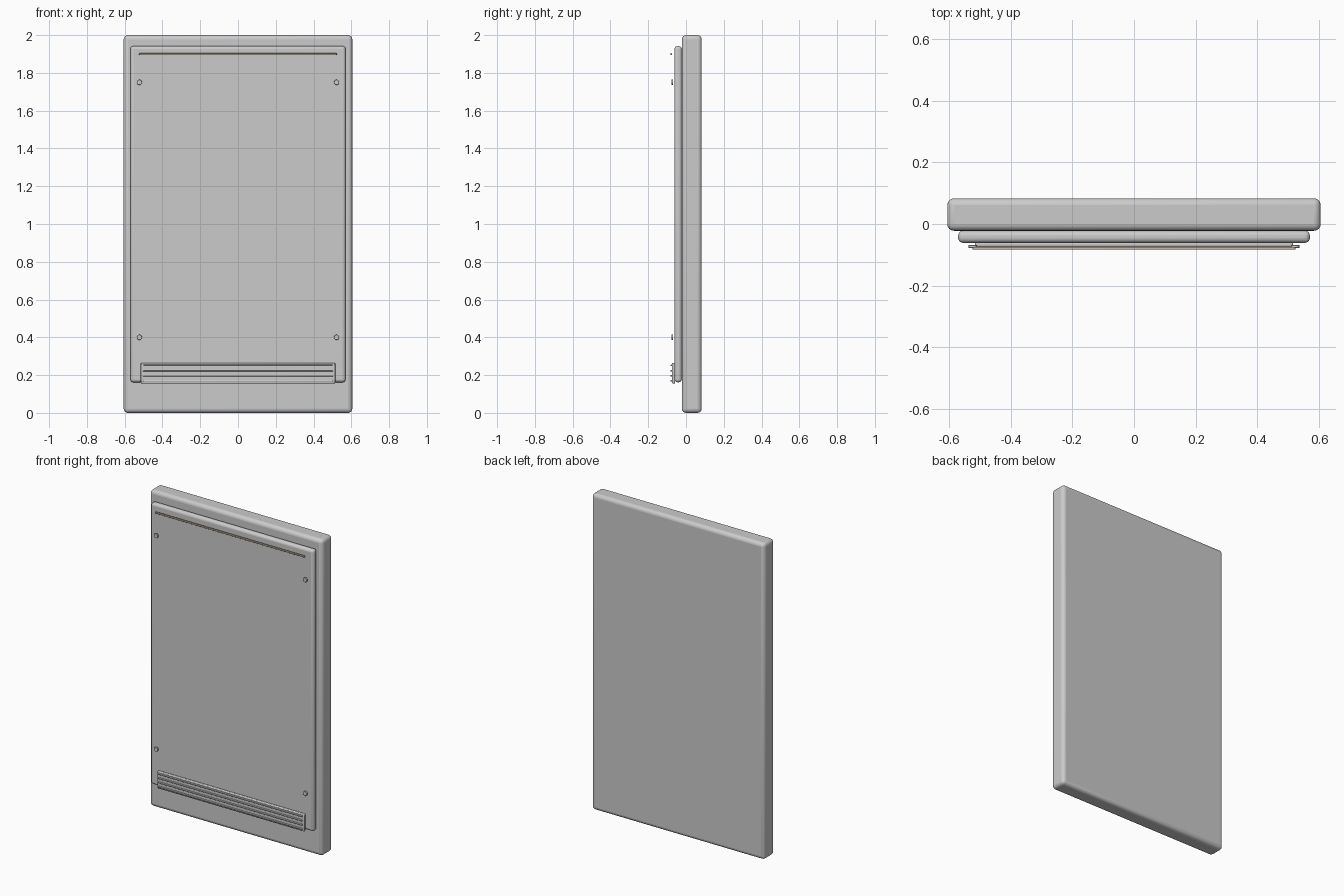
import bpy, math

cube = bpy.data.objects.get("Cube")
if cube:
    bpy.data.objects.remove(cube, do_unlink=True)


def material(name, rgb):
    m = bpy.data.materials.new(name)
    m.use_nodes = True
    m.diffuse_color = (*rgb, 1)
    m.node_tree.nodes["Principled BSDF"].inputs["Base Color"].default_value = (*rgb, 1)
    return m


GREY = material("light grey", (0.6, 0.6, 0.6))
TAN = material("pale tan", (0.6, 0.5, 0.36))


def finish(obj, name, mat, bevel, segments):
    obj.name = name
    obj.data.materials.append(mat)
    bpy.ops.object.transform_apply(location=False, rotation=True, scale=True)
    if bevel:
        mod = obj.modifiers.new("rounded edges", 'BEVEL')
        mod.width, mod.segments = bevel, segments
        mod.limit_method = 'ANGLE'
    bpy.ops.object.shade_smooth_by_angle(angle=math.radians(40))
    return obj


def box(name, half_x, y, z, mat=GREY, bevel=0.0, segments=3):
    """Box centred on x, spanning the y and z ranges."""
    bpy.ops.mesh.primitive_cube_add(size=1, location=(0, sum(y) / 2, sum(z) / 2))
    obj = bpy.context.object
    obj.scale = (2 * half_x, y[1] - y[0], z[1] - z[0])
    return finish(obj, name, mat, bevel, segments)


# Main slab and raised front panel
box("cabinet_body", 0.605, (-0.022, 0.083), (0, 2), bevel=0.022, segments=4)
box("front_panel", 0.57, (-0.061, -0.022), (0.162, 1.942), bevel=0.016, segments=4)

# Trim strip standing just off the panel
box("trim_strip", 0.523, (-0.083, -0.074), (1.894, 1.904), TAN, bevel=0.002, segments=2)

# Vent plate with horizontal slats
box("vent_plate", 0.515, (-0.074, -0.058), (0.155, 0.265), bevel=0.005, segments=2)
for i in range(4):
    z = 0.17 + 0.027 * i
    box(f"vent_slat_{i + 1}", 0.503, (-0.082, -0.072), (z - 0.004, z + 0.004),
        bevel=0.002, segments=2)

# Corner screws
for side, x in (("left", 0.522), ("right", -0.522)):
    for level, z in (("upper", 1.75), ("lower", 0.4)):
        bpy.ops.mesh.primitive_cylinder_add(vertices=24, radius=0.014, depth=0.01,
                                            location=(x, -0.073, z),
                                            rotation=(math.pi / 2, 0, 0))
        finish(bpy.context.object, f"screw_{level}_{side}", GREY, 0.002, 2)
